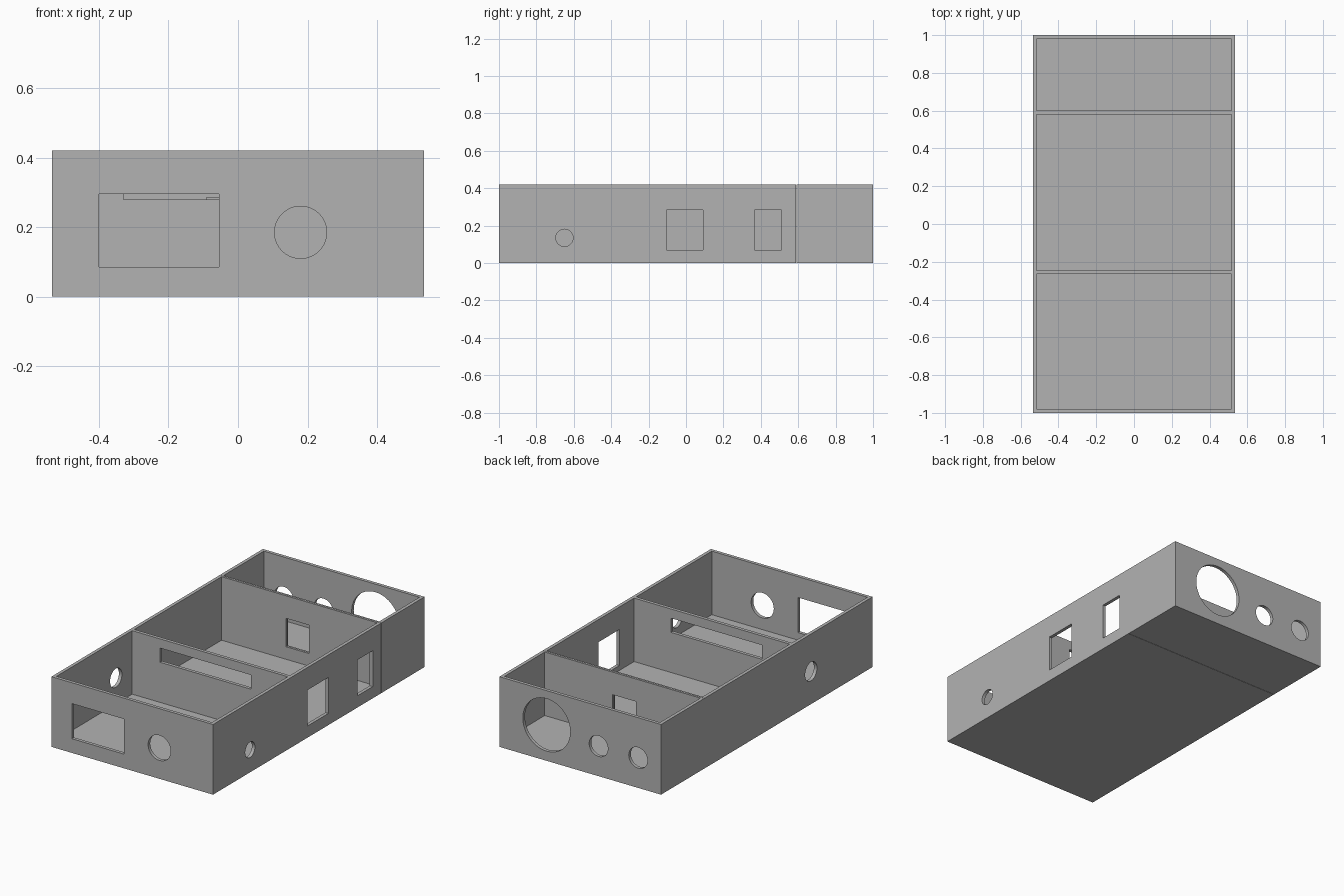
import bpy
from mathutils import Matrix

start = bpy.data.objects.get("Cube")
if start:
    bpy.data.objects.remove(start, do_unlink=True)

W, H, T, FLOOR = 0.535, 0.42, 0.02, 0.04   # half width, height, wall, floor top
SEAM = 0.59                                # joint between the two trays

grey = bpy.data.materials.new("plain grey")
grey.use_nodes = True
colour = (0.45, 0.45, 0.45, 1)
grey.diffuse_color = colour
grey.node_tree.nodes["Principled BSDF"].inputs["Base Color"].default_value = colour


def box(name, x, y, z):
    """Box from (low, high) pairs."""
    bpy.ops.mesh.primitive_cube_add(size=1)
    ob = bpy.context.object
    ob.name = name
    size = [b - a for a, b in (x, y, z)]
    mid = [(a + b) / 2 for a, b in (x, y, z)]
    ob.data.transform(Matrix.Translation(mid) @ Matrix.Diagonal((*size, 1)))
    return ob


def drill(axis, centre, radius):
    """Round cutter running along the x or y axis."""
    bpy.ops.mesh.primitive_cylinder_add(vertices=64, radius=radius, depth=4 * T)
    ob = bpy.context.object
    ob.name = "round_cutter"
    turn = Matrix.Rotation(1.5707963, 4, "Y" if axis == "x" else "X")
    ob.data.transform(Matrix.Translation(centre) @ turn)
    return ob


def carve(body, cutters):
    """Subtract the cutters, bake the result and remove them."""
    for cutter in cutters:
        cutter.hide_render = True
        mod = body.modifiers.new("cut", "BOOLEAN")
        mod.operation, mod.solver, mod.object = "DIFFERENCE", "EXACT", cutter
    graph = bpy.context.evaluated_depsgraph_get()
    mesh = bpy.data.meshes.new_from_object(body.evaluated_get(graph))
    body.modifiers.clear()
    body.data = mesh
    mesh.materials.clear()
    mesh.materials.append(grey)
    for cutter in cutters:
        bpy.data.objects.remove(cutter, do_unlink=True)


def compartment(y0, y1):
    return box("compartment_cutter", (-W + T, W - T), (y0, y1), (FLOOR, H + 0.1))


def cross_window(y, x, z):
    """Rectangular cutter through a wall facing front or back."""
    return box("window_cutter", x, (y - 2 * T, y + 2 * T), z)


def side_window(y, z):
    """Rectangular cutter through the left wall."""
    return box("window_cutter", (W - 2 * T, W + 2 * T), y, z)


def divider_port():
    return cross_window(SEAM, (-0.09, 0.065), (0.115, 0.285))


# Front tray with two compartments
front_tray = box("front_tray", (-W, W), (-1, SEAM - 0.001), (0, H))
carve(front_tray, [
    compartment(-1 + T, -0.265),
    compartment(-0.245, SEAM - T / 2),
    cross_window(-1, (-0.4, -0.055), (0.085, 0.295)),       # front window
    drill("y", (0.18, -1, 0.185), 0.075),                   # front round port
    cross_window(-0.255, (-0.33, 0.27), (0.28, 0.365)),     # divider slot
    side_window((-0.105, 0.09), (0.07, 0.285)),
    side_window((0.365, 0.51), (0.07, 0.285)),
    drill("x", (W, -0.65, 0.135), 0.046),
    drill("x", (-W, -0.418, 0.196), 0.056),
    divider_port(),
])

# Rear tray with the back panel ports
rear_tray = box("rear_tray", (-W, W), (SEAM + 0.001, 1), (0, H))
carve(rear_tray, [
    compartment(SEAM + T / 2, 1 - T),
    drill("y", (0.223, 1, 0.215), 0.157),
    drill("y", (-0.121, 1, 0.18), 0.062),
    drill("y", (-0.383, 1, 0.18), 0.062),
    divider_port(),
])
